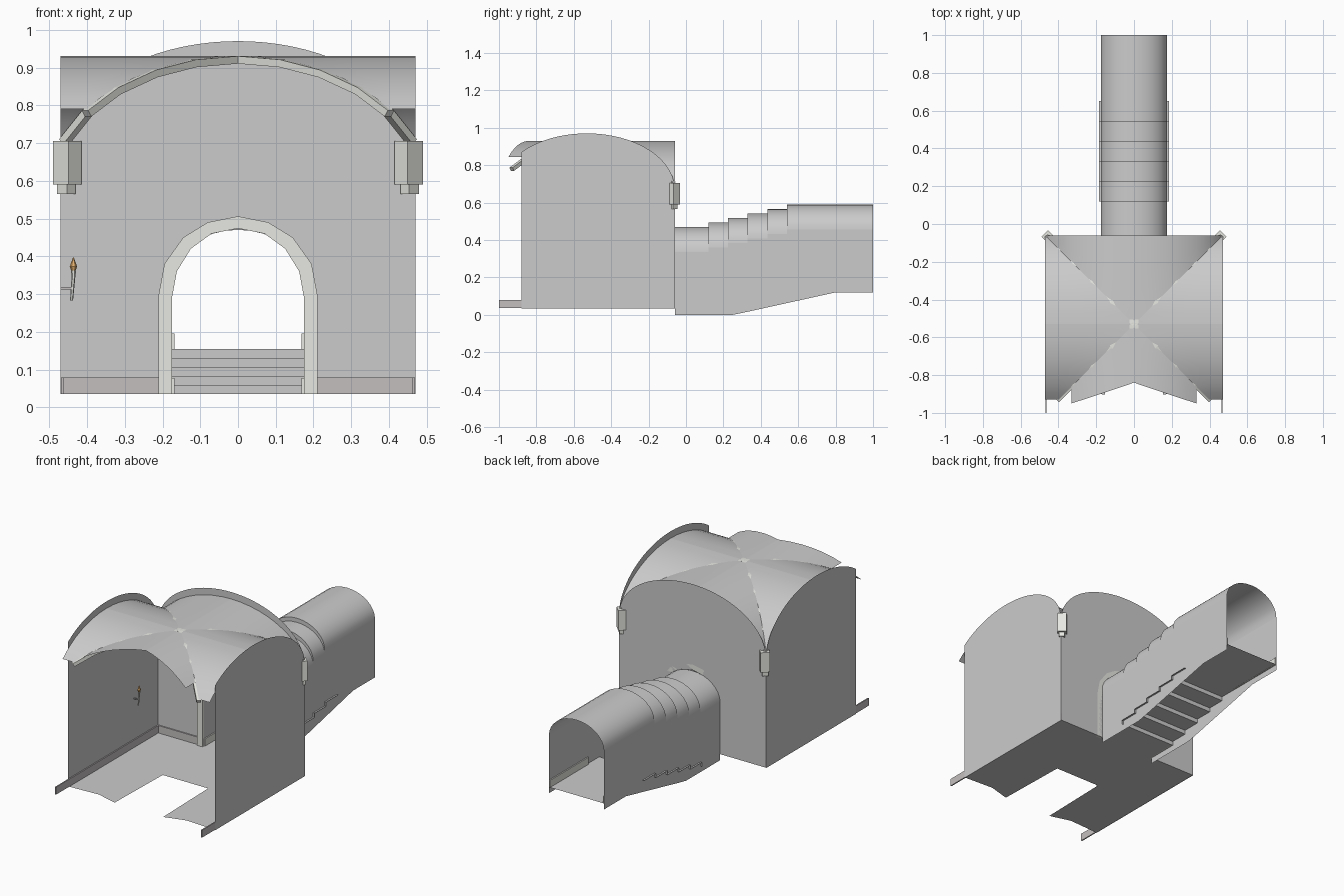
import bpy, math
from mathutils import Vector, Matrix

if "Cube" in bpy.data.objects:
    bpy.data.objects.remove(bpy.data.objects["Cube"])

YC, YB, YF, HW = -0.53, -0.06, -0.88, 0.47   # vault centre, back wall, wall front, half width


def material(name, col):
    m = bpy.data.materials.new(name)
    m.diffuse_color = (*col, 1)
    m.use_nodes = True
    m.node_tree.nodes["Principled BSDF"].inputs["Base Color"].default_value = m.diffuse_color
    return m


STONE = material("pale_stone", (0.80, 0.80, 0.76))
TRIM = material("skirting_stone", (0.55, 0.52, 0.52))
FLAME = material("flame", (0.75, 0.42, 0.15))


def mesh(name, verts, faces, mat=None, smooth=None):
    me = bpy.data.meshes.new(name)
    me.from_pydata([tuple(v) for v in verts], [], faces)
    ob = bpy.data.objects.new(name, me)
    bpy.context.collection.objects.link(ob)
    if mat:
        me.materials.append(mat)
    if smooth:
        bpy.ops.object.select_all(action='DESELECT')
        ob.select_set(True)
        bpy.context.view_layer.objects.active = ob
        bpy.ops.object.shade_smooth_by_angle(angle=math.radians(smooth))
    return ob


def loft(name, rings, closed=False, caps=False, mat=None, smooth=None):
    n = len(rings[0])
    verts = [v for r in rings for v in r]
    faces = [(k * n + i, k * n + (i + 1) % n, (k + 1) * n + (i + 1) % n, (k + 1) * n + i)
             for k in range(len(rings) - 1) for i in range(n if closed else n - 1)]
    if caps:
        faces += [tuple(range(n))[::-1], tuple(range(len(verts) - n, len(verts)))]
    return mesh(name, verts, faces, mat, smooth)


def box(name, c, s, mat=None, rot=0):
    x, y, z = (v / 2 for v in s)
    m = Matrix.Translation(c) @ Matrix.Rotation(rot, 4, 'Z')
    rings = [[m @ Vector(p) for p in ((-x, -y, h), (x, -y, h), (x, y, h), (-x, y, h))] for h in (-z, z)]
    return loft(name, rings, True, True, mat)


def wall_top(d):
    return 0.67 + 0.30 * math.sqrt(max(0, 1 - (d / HW) ** 2))


def vault_z(d):
    return 0.93 - 0.349 * (1 - math.sqrt(1 - (d / 0.5) ** 2))


# Side walls with arched tops, cut off at the open front
for s in (-1, 1):
    ys = [YC + HW * math.cos(math.pi * i / 40) for i in range(41)]
    ys = [y for y in ys if y > YF] + [YF]
    mesh("side_wall", [(s * HW, YB, 0.033)] + [(s * HW, y, wall_top(y - YC)) for y in ys]
         + [(s * HW, YF, 0.033)], [tuple(range(len(ys) + 2))])

# Back wall with arched doorway
inner = [(0.175, 0.035), (0.175, 0.29), (0.162, 0.36), (0.125, 0.42), (0.07, 0.46), (0, 0.474)]
outer = [(0.21, 0.035), (0.21, 0.30), (0.195, 0.38), (0.145, 0.45), (0.08, 0.49), (0, 0.506)]
door_in, door_out = ([*p, *[(-x, z) for x, z in p[-2::-1]]] for p in (inner, outer))
arch = [(-HW * math.cos(math.pi * i / 40), wall_top(HW * math.cos(math.pi * i / 40))) for i in range(41)]
outline = [(-HW, 0.035)] + arch + [(HW, 0.035)] + door_in
mesh("back_wall", [(x, YB, z) for x, z in outline], [tuple(range(len(outline)))])

# Door surround
loft("door_surround", [[(a, YB, b), (a, YB - 0.016, b), (c, YB - 0.016, d), (c, YB, d)]
                       for (a, b), (c, d) in zip(door_in, door_out)], True, True, STONE)

# Room floor with broken front edge
half = [(HW, YB), (HW, YF), (0.28, -0.87), (0.155, -0.905), (0.145, -0.48)]
pts = half + [(-x, y) for x, y in half[::-1]]
mesh("room_floor", [(x, y, 0.035) for x, y in pts], [tuple(range(len(pts)))])

# Groin vault: eight half-sectors, the front ones broken short
D = [0, 0.06, 0.12, 0.18, 0.23, 0.28, 0.33, 0.365, 0.40, 0.435, HW]


def half_sector(place, dmax, end):
    ds = [d for d in D if d <= dmax]
    rows = [[place(d, d + (end(d) - d) * t) for t in (0, 0.5, 1)] for d in ds]
    return [[Vector((x, YC + y, vault_z(d))) for x, y in r] for r, d in zip(rows, ds)]


for s in (-1, 1):
    for name, place, dmax, end in (
            ("vault_back", lambda d, e: (s * d, e), HW, lambda d: HW),
            ("vault_side", lambda d, e: (s * e, d), HW, lambda d: HW),
            ("vault_side_front", lambda d, e: (s * e, -d), 0.40, lambda d: HW),
            ("vault_front", lambda d, e: (s * d, -e), 0.33, lambda d: 0.31 + d / 3)):
        loft(name, half_sector(place, dmax, end), smooth=40)

# Diagonal ribs under the creases
for sx in (-1, 1):
    for sy, ds in ((1, [0, 0.12, 0.225, 0.325, 0.40, 0.465]), (-1, [0, 0.12, 0.225, 0.325, 0.405])):
        rings = []
        for d in ds:
            side = Vector((-sy, sx, 0)) * 0.0085
            slope = (vault_z(d + 0.005) - vault_z(d - 0.005)) / 0.01
            nrm = Vector((-slope * sx / 2, -slope * sy / 2, 1)).normalized()
            p = Vector((sx * d, YC + sy * d, vault_z(d))) + nrm * 0.001
            q = p - nrm * 0.02
            rings.append([p + side, p - side, q - side, q + side])
        loft("vault_rib", rings, True, True, STONE)

# Corbels at the back corners and skirting boards
for s in (-1, 1):
    box("corbel", (s * 0.4525, -0.07, 0.648), (0.058, 0.050, 0.115), STONE, s * math.pi / 4)
    box("corbel_foot", (s * 0.455, -0.07, 0.578), (0.036, 0.032, 0.026), STONE, s * math.pi / 4)
    box("side_skirting", (s * 0.466, -0.53, 0.057), (0.007, 0.94, 0.043), TRIM)
    box("back_skirting", (s * 0.34, -0.064, 0.057), (0.26, 0.007, 0.043), TRIM)

# Corridor: stepped barrel ceiling
STEPS = [0.12 + 0.105 * i for i in range(5)]
RISE = 0.024
line = [(YB, 0)]
for i, y in enumerate(STEPS):
    line += [(y, i * RISE), (y, (i + 1) * RISE)]
line.append((1.0, 5 * RISE))
CW = 0.176
rings = [[(CW * math.cos(math.pi * i / 16), y, 0.335 + o + 0.135 * math.sin(math.pi * i / 16))
          for i in range(17)] for y, o in line]
loft("corridor_ceiling", rings, smooth=35)

# Corridor side walls, with stepped top and sloping foot
prof = [(YB, 0), (0.25, 0), (0.30, 0.01), (0.80, 0.12), (1.0, 0.12)]
prof += [(y, 0.335 + o) for y, o in line[::-1]]
for s in (-1, 1):
    mesh("corridor_wall", [(s * CW, y, z) for y, z in prof], [tuple(range(len(prof)))])


# Corridor floors and stairs; stairs run slightly through the walls
def strip(name, path, w):
    loft(name, [[(-w, y, z), (w, y, z)] for y, z in path])


strip("lower_floor", [(YB, 0.035), (0.12, 0.035)], CW)
strip("stairs", [(y, 0.035 + o) for y, o in line[1:-1]] + [(0.65, 0.155)], 0.186)
strip("upper_floor", [(0.65, 0.155), (1.0, 0.155)], CW)
for s in (-1, 1):
    box("lower_corridor_skirting", (s * 0.172, 0.03, 0.056), (0.007, 0.18, 0.042), STONE)
    box("upper_corridor_skirting", (s * 0.172, 0.825, 0.175), (0.007, 0.35, 0.042), STONE)


# Wall torch on the left wall
def rod(name, stations, n, mat):
    rings = []
    for p, r in stations:
        rings.append([Vector(p) + Vector((r * math.cos(2 * math.pi * i / n), r * math.sin(2 * math.pi * i / n), 0))
                      for i in range(n)])
    loft(name, rings, True, True, mat)


TY = -0.28
rod("torch_handle", [((-0.441, TY, 0.283), 0.004), ((-0.436, TY, 0.345), 0.005), ((-0.436, TY, 0.362), 0.007)], 6, STONE)
rod("torch_flame", [((-0.436, TY, 0.36), 0.005), ((-0.436, TY, 0.373), 0.010), ((-0.436, TY, 0.397), 0.001)], 6, FLAME)
box("torch_bracket", (-0.454, TY, 0.315), (0.032, 0.005, 0.006), TRIM)
